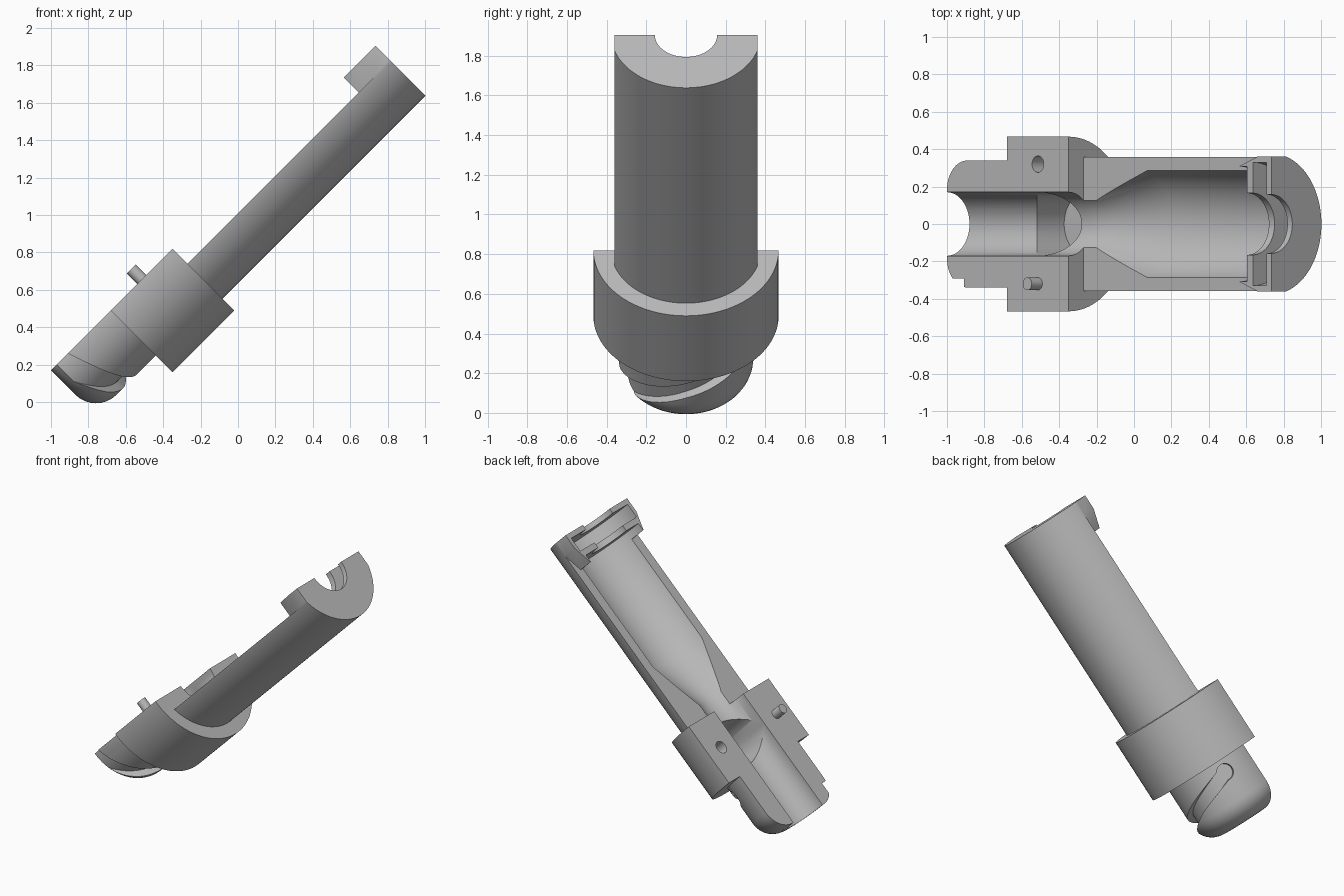
import bpy, bmesh
from math import sin, cos, pi, radians
from mathutils import Matrix, Vector

if "Cube" in bpy.data.objects:
    bpy.data.objects.remove(bpy.data.objects["Cube"])

# Parts are built along local X (axis), then tilted 45 degrees
TILT = Matrix.Rotation(radians(-45), 4, 'Y') @ Matrix.Translation((0, 0, 0.827))

grey = bpy.data.materials.new("plain_grey")
grey.use_nodes = True
grey.diffuse_color = (0.5, 0.5, 0.5, 1)
grey.node_tree.nodes["Principled BSDF"].inputs["Base Color"].default_value = (0.5, 0.5, 0.5, 1)


def make(name, bm):
    bmesh.ops.recalc_face_normals(bm, faces=bm.faces)
    mesh = bpy.data.meshes.new(name)
    bm.to_mesh(mesh)
    bm.free()
    mesh.materials.append(grey)
    ob = bpy.data.objects.new(name, mesh)
    bpy.context.collection.objects.link(ob)
    return ob


def revolve(name, profile, steps=96):
    bm = bmesh.new()
    vs = [bm.verts.new((u, 0, r)) for u, r in profile]
    es = [bm.edges.new(pair) for pair in zip(vs, vs[1:])]
    bmesh.ops.spin(bm, geom=vs + es, cent=(0, 0, 0), axis=(1, 0, 0),
                   angle=2 * pi, steps=steps, use_merge=False)
    bmesh.ops.remove_doubles(bm, verts=bm.verts, dist=1e-5)
    return make(name, bm)


def box(name, lo, hi):
    bm = bmesh.new()
    bmesh.ops.create_cube(bm, size=1)
    for v in bm.verts:
        v.co = [(a + b) / 2 + c * (b - a) for a, b, c in zip(lo, hi, v.co)]
    return make(name, bm)


def rod(name, start, end, radius, segments=32):
    a, b = Vector(start), Vector(end)
    spin = (b - a).to_track_quat('Z', 'Y').to_matrix().to_4x4()
    bm = bmesh.new()
    bmesh.ops.create_cone(bm, cap_ends=True, segments=segments, radius1=radius,
                          radius2=radius, depth=(b - a).length,
                          matrix=Matrix.Translation((a + b) / 2) @ spin)
    return make(name, bm)


def cut(target, cutter):
    cutter.hide_render = True
    mod = target.modifiers.new("cut", 'BOOLEAN')
    mod.operation, mod.solver, mod.object = 'DIFFERENCE', 'EXACT', cutter
    bpy.context.view_layer.update()
    result = bpy.data.meshes.new_from_object(
        target.evaluated_get(bpy.context.evaluated_depsgraph_get()))
    target.modifiers.clear()
    target.data = result
    bpy.data.objects.remove(cutter)


# Outer shape: rounded nozzle, collar, long tube
round_tip = [(-0.432 - 0.155 * cos(t * pi / 16), 0.185 + 0.155 * sin(t * pi / 16))
             for t in range(9)]
body = revolve("half_body", [(-0.587, 0)] + round_tip + [
    (-0.134, 0.34), (-0.134, 0.467), (0.332, 0.467), (0.332, 0.377),
    (1.867, 0.377), (1.867, 0)])

# Remove the upper half, and lower the tube rim below the cap and collar
cut(body, box("upper_half", (-1, -1, 0), (3, 1, 1)))
cut(body, box("tube_rim", (0.332, -1, -0.113), (1.626, 1, 1)))

# Stepped bore, tapered chamber and ring groove in the cap
cut(body, revolve("bore", [
    (-0.7, 0), (-0.7, 0.17), (0.431, 0.17), (0.813, 0.307), (1.682, 0.307),
    (1.682, 0.165), (1.725, 0.165), (1.725, 0.33), (1.83, 0.33),
    (1.83, 0.157), (2, 0.157), (2, 0)]))

# Cross pit in the collar and alignment socket
cut(body, rod("pit", (0.092, 0, 0.2), (0.092, 0, -0.377), 0.17, 96))
cut(body, rod("socket", (0.1, 0.32, 0.1), (0.1, 0.32, -0.1), 0.044))

# Flat cap sides with tapered inner corners
for side in (-1, 1):
    bm = bmesh.new()
    outline = [(1.58, 0.293), (1.76, 0.36), (2, 0.36), (2, 0.5), (1.58, 0.5)]
    face = bm.faces.new([bm.verts.new((u, side * y, -0.113)) for u, y in outline])
    top = bmesh.ops.extrude_face_region(bm, geom=[face])["geom"]
    bmesh.ops.translate(bm, vec=(0, 0, 0.3),
                        verts=[g for g in top if isinstance(g, bmesh.types.BMVert)])
    cut(body, make("cap_side", bm))

# Spiral locking groove around the nozzle, from the tip to a round end
bm = bmesh.new()
rings = []
for i in range(41):
    a = radians(-10 + i * 3.75)
    f = a / (pi / 2)
    low, high = -0.61 + 0.23 * f, -0.46 + 0.18 * f
    if f > 1:
        low = -0.38 + 0.18 * (f - 1)
    rings.append([bm.verts.new((u, -r * cos(a), -r * sin(a)))
                  for u, r in ((low, 0.292), (high, 0.292), (high, 0.4), (low, 0.4))])
for p, q in zip(rings, rings[1:]):
    for k in range(4):
        bm.faces.new((p[k], p[k - 1], q[k - 1], q[k]))
bm.faces.new(rings[0])
bm.faces.new(rings[-1])
cut(body, make("spiral", bm))
end = Vector((-0.225, -cos(radians(140)), -sin(radians(140))))
cut(body, rod("spiral_end", (end.x, end.y * 0.292, end.z * 0.292),
              (end.x, end.y * 0.45, end.z * 0.45), 0.058))

# Alignment pin
pin = rod("alignment_pin", (0.1, -0.32, -0.03), (0.1, -0.32, 0.08), 0.034)

for ob in (body, pin):
    ob.data.transform(TILT)
    bpy.ops.object.select_all(action='DESELECT')
    ob.select_set(True)
    bpy.context.view_layer.objects.active = ob
    bpy.ops.object.shade_smooth_by_angle(angle=radians(30))
